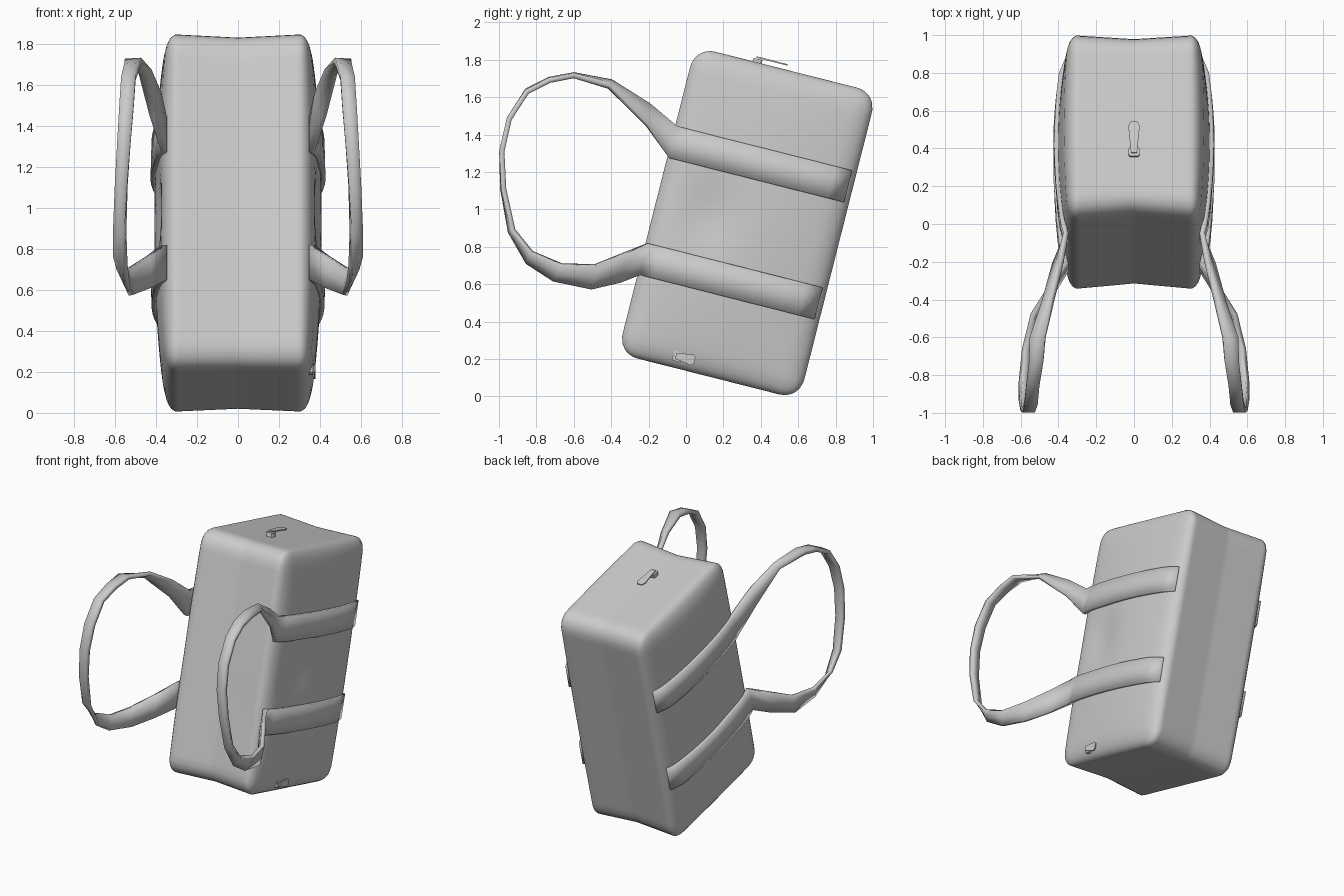
import bpy, bmesh, math
from mathutils import Vector

if "Cube" in bpy.data.objects:
    bpy.data.objects.remove(bpy.data.objects["Cube"])

TILT = math.radians(14.2)
S, C = math.sin(TILT), math.cos(TILT)
HX, HV, HU = 0.345, 0.505, 0.848      # half width, height and length of the bag


def place(x, v, u):
    """Bag space (width, height, length) to the leaning world pose."""
    return Vector((x, 0.327 + S * u + C * v, 0.927 + C * u - S * v))


def bulge(v, u):
    """Extra width of the soft side panels."""
    a = max(0, 1 - (v / HV) ** 2)
    b = max(0, 1 - (u / HU) ** 2)
    dent = 0.03 * math.exp(-((v + 0.2) / 0.16) ** 2 - (u / 0.2) ** 2)
    return 0.065 * a ** 0.7 * b ** 0.6 - dent


def finish(name, bm, angle=40):
    bmesh.ops.recalc_face_normals(bm, faces=bm.faces)
    me = bpy.data.meshes.new(name)
    bm.to_mesh(me)
    bm.free()
    ob = bpy.data.objects.new(name, me)
    bpy.context.collection.objects.link(ob)
    bpy.ops.object.select_all(action='DESELECT')
    ob.select_set(True)
    bpy.context.view_layer.objects.active = ob
    bpy.ops.object.shade_smooth_by_angle(angle=math.radians(angle))
    return ob


# Bag body: rounded box with soft bulging sides and slightly dented panels
bm = bmesh.new()
bmesh.ops.create_cube(bm, size=2)
bmesh.ops.subdivide_edges(bm, edges=bm.edges[:], cuts=35, use_grid_fill=True)
half = Vector((HX, HV, HU))
rad = Vector((0.045, 0.11, 0.11))
for vert in bm.verts:
    p = Vector([c * h for c, h in zip(vert.co, half)])
    inner = Vector([max(-(h - r), min(h - r, c)) for c, h, r in zip(p, half, rad)])
    d = Vector([(a - b) / r for a, b, r in zip(p, inner, rad)])
    d.normalize()
    x, v, u = [i + k * r for i, k, r in zip(inner, d, rad)]
    mid = max(0, 1 - abs(x) / HX)
    x += bulge(v, u) * x / HX
    v -= v / HV * mid * (0.03 if v < 0 else 0.02)
    u -= u / HU * mid * 0.012
    vert.co = place(x, v, u)
finish("bag_body", bm)

# Carrying straps: band sewn on the side panel, then a free twisting loop
rows = []
steps = [0.47, 0.38, 0.28, 0.18, 0.08, -0.02, -0.12, -0.22, -0.32, -0.42, -0.49]


def band(u_out, u_in, order):
    for v in order:
        lift = -0.012 if v > 0.45 else 0.008
        rows.append([place(HX + bulge(v, u) + lift, v, u) for u in (u_out, u_in)])


band(0.41, 0.235, steps)
# outer edge x, y, z and inner edge x, y, z
loop = [
    (0.385, -0.20, 1.565, 0.42, -0.21, 1.45),
    (0.43, -0.40, 1.685, 0.48, -0.41, 1.655),
    (0.47, -0.60, 1.72, 0.55, -0.60, 1.715),
    (0.48, -0.73, 1.695, 0.555, -0.73, 1.69),
    (0.50, -0.85, 1.635, 0.57, -0.85, 1.63),
    (0.51, -0.945, 1.485, 0.58, -0.945, 1.485),
    (0.525, -0.985, 1.31, 0.59, -0.985, 1.31),
    (0.54, -0.98, 1.11, 0.60, -0.975, 1.11),
    (0.55, -0.94, 0.88, 0.605, -0.925, 0.89),
    (0.55, -0.85, 0.715, 0.60, -0.825, 0.77),
    (0.54, -0.71, 0.62, 0.58, -0.66, 0.705),
    (0.52, -0.51, 0.575, 0.535, -0.48, 0.705),
    (0.43, -0.36, 0.61, 0.44, -0.33, 0.765),
]
rows += [[Vector(r[:3]), Vector(r[3:])] for r in loop]
band(-0.41, -0.235, steps[::-1])

bm = bmesh.new()
verts = [[bm.verts.new(a), bm.verts.new((a + b) / 2), bm.verts.new(b)] for a, b in rows]
for a, b in zip(verts, verts[1:]):
    for i in (0, 1):
        bm.faces.new((a[i], a[i + 1], b[i + 1], b[i]))
straps = finish("carrying_straps", bm, 50)
mod = straps.modifiers.new("thickness", 'SOLIDIFY')
mod.thickness, mod.offset = 0.028, 0
mod = straps.modifiers.new("both_sides", 'MIRROR')


# Zip pulls: slider block plus a thin tapered tab
def zip_pull(name, origin, along, across, up, length):
    bm = bmesh.new()

    def slab(outline, base, height):
        lo, hi = [[bm.verts.new(origin + along * a + across * c + up * h) for a, c in outline]
                  for h in (base, base + height)]
        bm.faces.new(lo)
        bm.faces.new(hi)
        for i in range(len(lo)):
            j = (i + 1) % len(lo)
            bm.faces.new((lo[i], lo[j], hi[j], hi[i]))

    slab([(-0.025, -0.022), (-0.015, -0.028), (0.015, -0.028), (0.025, -0.022),
          (0.025, 0.022), (0.015, 0.028), (-0.015, 0.028), (-0.025, 0.022)], -0.02, 0.04)
    n = length
    slab([(-0.01, -0.016), (n * 0.85, -0.03), (n, -0.018),
          (n, 0.018), (n * 0.85, 0.03), (-0.01, 0.016)], 0.024, 0.008)
    return finish(name, bm, 30)


X = Vector((1, 0, 0))
DOWN = Vector((0, C, -S))     # along bag height
LONG = Vector((0, S, C))      # along bag length
zip_pull("top_zip_pull", Vector((0, 0.38, 1.785)), DOWN, X, LONG, 0.16)
zip_pull("side_zip_pull", Vector((0.347, -0.045, 0.215)), DOWN, LONG, X, 0.095)
